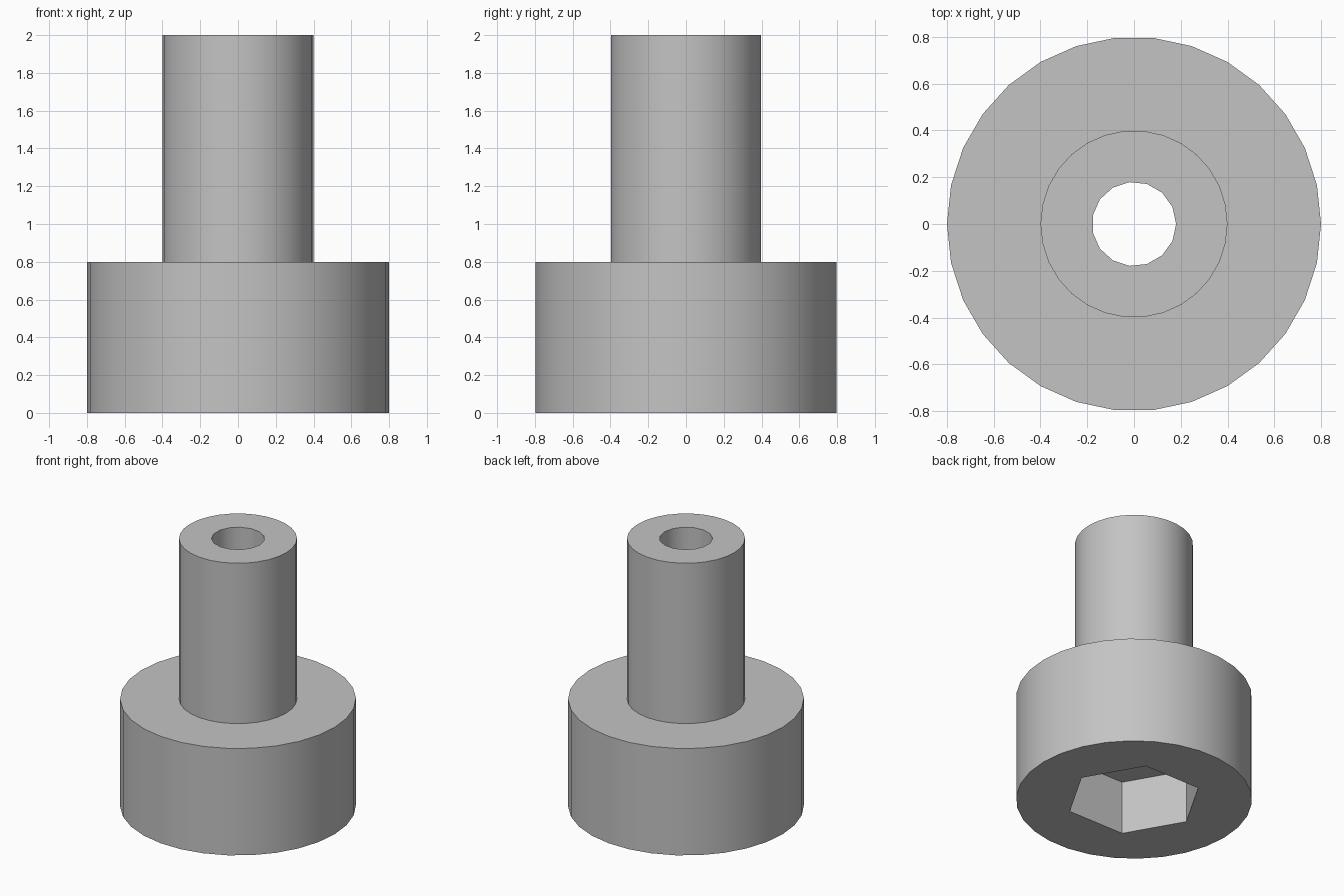
import bpy
import bmesh
from math import cos, sin, tau, radians

cube = bpy.data.objects.get("Cube")
if cube:
    bpy.data.objects.remove(cube, do_unlink=True)

# Single grey material
grey = bpy.data.materials.new("Plain grey")
grey.use_nodes = True
colour = (0.55, 0.55, 0.55, 1)
grey.diffuse_color = colour
grey.node_tree.nodes["Principled BSDF"].inputs["Base Color"].default_value = colour


def turned(name, profile, sides):
    """Capped solid of revolution from (radius, height) pairs, bottom to top."""
    bm = bmesh.new()
    rings = [[bm.verts.new((r * cos(tau * i / sides), r * sin(tau * i / sides), z))
              for i in range(sides)] for r, z in profile]
    for low, high in zip(rings, rings[1:]):
        for i in range(sides):
            j = (i + 1) % sides
            bm.faces.new((low[i], low[j], high[j], high[i]))
    bm.faces.new(rings[0][::-1])
    bm.faces.new(rings[-1])
    mesh = bpy.data.meshes.new(name)
    bm.to_mesh(mesh)
    bm.free()
    mesh.materials.append(grey)
    obj = bpy.data.objects.new(name, mesh)
    bpy.context.collection.objects.link(obj)
    return obj


# Wide head with a narrower stem on top
body = turned("stepped_body", [(0.8, 0), (0.8, 0.8), (0.4, 0.8), (0.4, 2)], 30)

# Hexagonal socket underneath and round bore through the stem
cutters = [
    turned("hex_socket_cutter", [(0.463, -0.2), (0.463, 0.4)], 6),
    turned("bore_cutter", [(0.18, 0.2), (0.18, 2.2)], 15),
]
for cutter in cutters:
    cutter.hide_render = True
    cut = body.modifiers.new(cutter.name, 'BOOLEAN')
    cut.operation = 'DIFFERENCE'
    cut.solver = 'EXACT'
    cut.object = cutter

# Keep the cut result and drop the cutters
bpy.context.view_layer.update()
graph = bpy.context.evaluated_depsgraph_get()
result = bpy.data.meshes.new_from_object(body.evaluated_get(graph))
body.modifiers.clear()
body.data = result
for cutter in cutters:
    bpy.data.objects.remove(cutter, do_unlink=True)

# Smooth round walls, sharp rims and socket corners
for obj in bpy.context.selected_objects:
    obj.select_set(False)
body.select_set(True)
bpy.context.view_layer.objects.active = body
bpy.ops.object.shade_smooth_by_angle(angle=radians(30))
